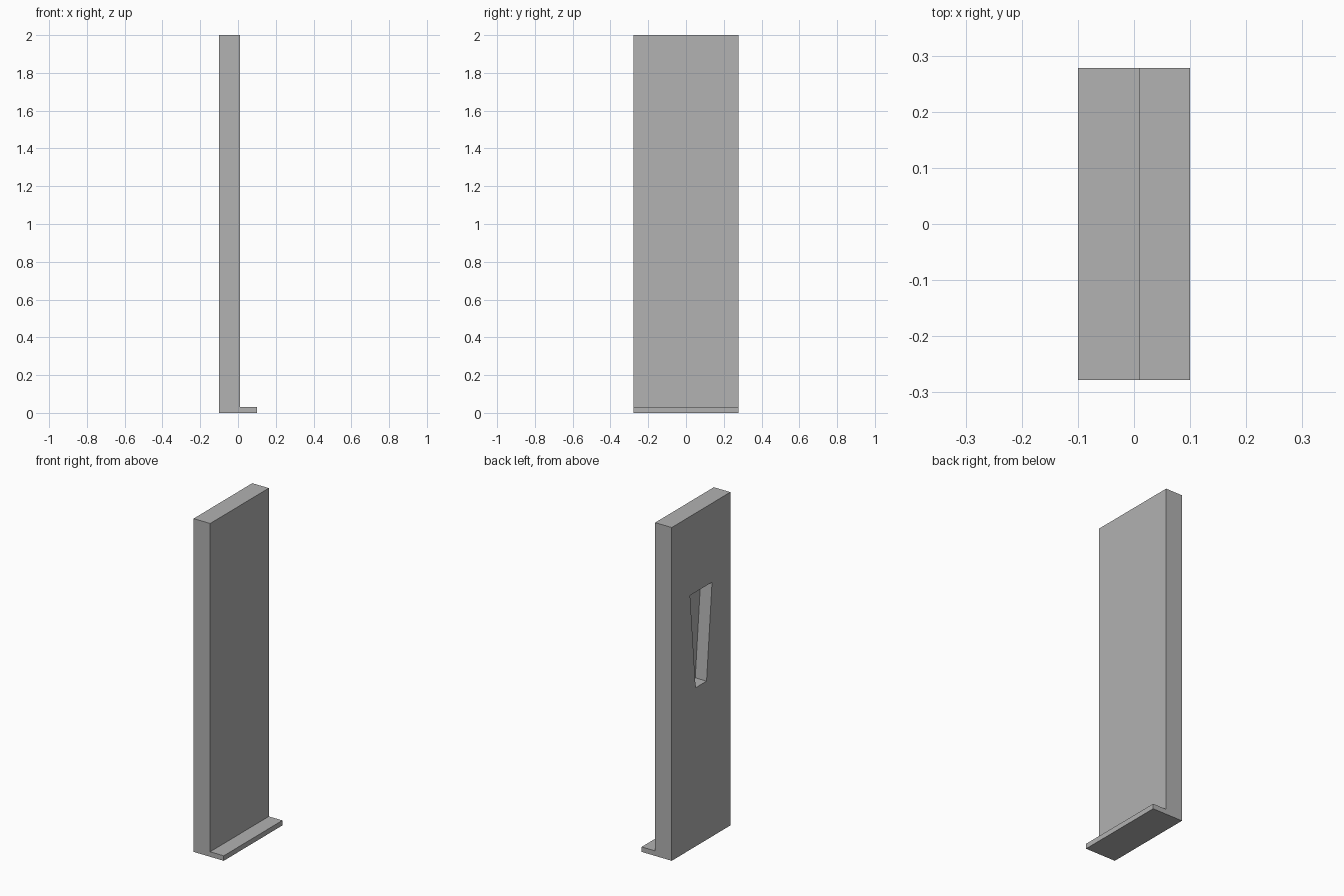
import bpy
import bmesh

cube = bpy.data.objects.get("Cube")
if cube:
    bpy.data.objects.remove(cube, do_unlink=True)

HALF_X, HALF_Y, HEIGHT = 0.10, 0.278, 2.0
PANEL_FACE_X = 0.01   # where the upright panel meets the foot
FOOT_HEIGHT = 0.03
SLOT_DEPTH = 0.075

grey = bpy.data.materials.new("plain_grey")
grey.use_nodes = True
colour = (0.445, 0.445, 0.445, 1)
grey.diffuse_color = colour
grey.node_tree.nodes["Principled BSDF"].inputs["Base Color"].default_value = colour


def extrude_profile(name, points, offset):
    """Make a solid by sweeping a flat outline along an offset."""
    bm = bmesh.new()
    face = bm.faces.new([bm.verts.new(p) for p in points])
    result = bmesh.ops.extrude_face_region(bm, geom=[face], use_keep_orig=True)
    moved = [g for g in result["geom"] if isinstance(g, bmesh.types.BMVert)]
    bmesh.ops.translate(bm, verts=moved, vec=offset)
    bmesh.ops.recalc_face_normals(bm, faces=bm.faces)
    mesh = bpy.data.meshes.new(name)
    bm.to_mesh(mesh)
    bm.free()
    mesh.materials.append(grey)
    obj = bpy.data.objects.new(name, mesh)
    bpy.context.collection.objects.link(obj)
    return obj


# Upright panel with its foot, one L-shaped profile
outline = [(-HALF_X, 0), (HALF_X, 0), (HALF_X, FOOT_HEIGHT),
           (PANEL_FACE_X, FOOT_HEIGHT), (PANEL_FACE_X, HEIGHT), (-HALF_X, HEIGHT)]
panel = extrude_profile("panel_with_foot",
                        [(x, -HALF_Y, z) for x, z in outline], (0, 2 * HALF_Y, 0))

# Tapered blind slot cut into the plain side of the panel
taper = [(-0.052, 0.952), (0.052, 0.952), (0.104, 1.526), (-0.104, 1.526)]
margin = 0.05
cutter = extrude_profile("slot_cutter",
                         [(-HALF_X - margin, y, z) for y, z in taper],
                         (SLOT_DEPTH + margin, 0, 0))
cutter.hide_render = True
cutter.hide_viewport = True
cutter.display_type = 'WIRE'

cut = panel.modifiers.new("slot", 'BOOLEAN')
cut.operation = 'DIFFERENCE'
cut.solver = 'EXACT'
cut.object = cutter
